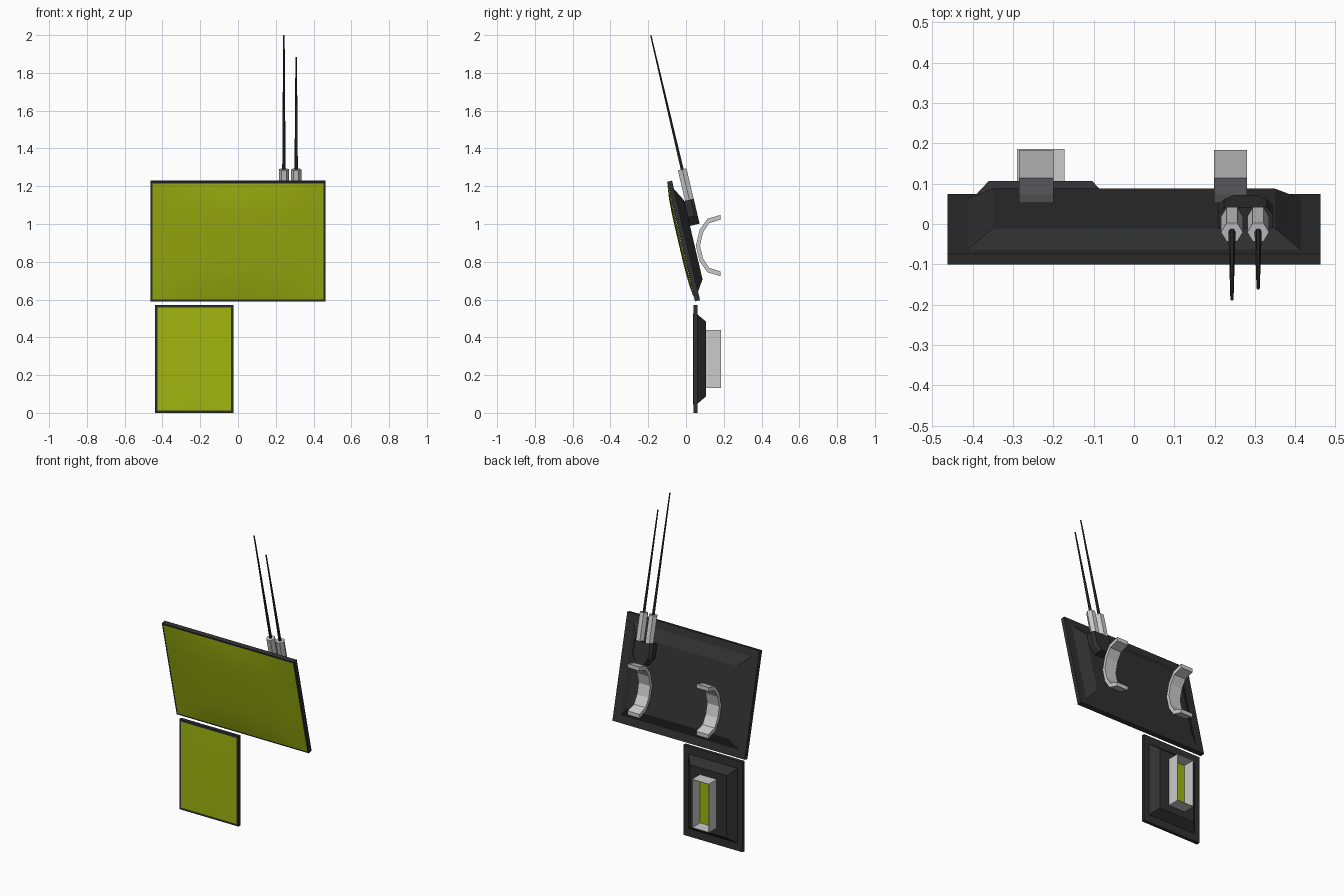
import bpy, bmesh, math
from mathutils import Matrix, Vector

if "Cube" in bpy.data.objects:
    bpy.data.objects.remove(bpy.data.objects["Cube"])

def material(name, col):
    m = bpy.data.materials.new(name)
    m.diffuse_color = (*col, 1)
    m.use_nodes = True
    m.node_tree.nodes["Principled BSDF"].inputs["Base Color"].default_value = m.diffuse_color
    return m

DARK = material("dark_plastic", (0.03, 0.03, 0.03))
GREEN = material("green_screen", (0.36, 0.47, 0.005))

def frame(y, z, tilt):
    # local x = width, local y = up the panel, local z = out of the front
    return Matrix.Translation((0, y, z)) @ Matrix.Rotation(math.radians(90 + tilt), 4, 'X')

UP = frame(-0.026, 0.907, 13.2)
LOW = frame(0.04, 0.285, 0)

def finish(name, bm, M, mat=None, smooth=False, closed=True):
    if closed:
        bmesh.ops.recalc_face_normals(bm, faces=bm.faces)
    bm.transform(M)
    me = bpy.data.meshes.new(name)
    bm.to_mesh(me)
    bm.free()
    if mat:
        me.materials.append(mat)
    for p in me.polygons:
        p.use_smooth = smooth
    ob = bpy.data.objects.new(name, me)
    bpy.context.collection.objects.link(ob)
    return ob

def loft(name, rings, M, mat=None):
    # skin a stack of equal-length rings and cap both ends
    bm = bmesh.new()
    vs = [[bm.verts.new(p) for p in r] for r in rings]
    n = len(rings[0])
    for a, b in zip(vs, vs[1:]):
        for i in range(n):
            j = (i + 1) % n
            bm.faces.new((a[i], a[j], b[j], b[i]))
    bm.faces.new(vs[0][::-1])
    bm.faces.new(vs[-1])
    return finish(name, bm, M, mat)

def rect(cx, hx, hy, z, cy=0):
    return [(cx - hx, cy - hy, z), (cx + hx, cy - hy, z), (cx + hx, cy + hy, z), (cx - hx, cy + hy, z)]

def circle(cx, cz, r, y, n):
    return [(cx + r * math.cos(2 * math.pi * i / n), y, cz + r * math.sin(2 * math.pi * i / n)) for i in range(n)]

def screen(name, cx, hx, hy, z, bulge, M):
    bm = bmesh.new()
    bmesh.ops.create_grid(bm, x_segments=12, y_segments=8, size=1)
    for v in bm.verts:
        x, y = v.co.x, v.co.y
        v.co = (cx + x * hx, y * hy, z + bulge * (1 - x * x) * (1 - y ** 4))
    return finish(name, bm, M, GREEN, smooth=True, closed=False)

# upper tilted panel: rim plate, bevelled back housing, bulging screen
loft("upper_rim", [rect(0, 0.463, 0.325, 0), rect(0, 0.463, 0.325, -0.027)], UP, DARK)
loft("upper_housing", [rect(0, 0.415, 0.28, -0.026), rect(0, 0.35, 0.215, -0.065, -0.005)], UP, DARK)
screen("upper_screen", 0, 0.453, 0.315, 0.001, 0.014, UP)

# lower upright panel
LX = -0.232
loft("lower_rim", [rect(LX, 0.207, 0.285, 0), rect(LX, 0.207, 0.285, -0.021)], LOW, DARK)
loft("lower_housing", [rect(LX, 0.172, 0.237, -0.02), rect(LX, 0.128, 0.197, -0.067)], LOW, DARK)
screen("lower_screen", LX, 0.194, 0.272, 0.001, 0.002, LOW)

# open box socket on the back of the lower panel, with green floor
bx, bw, bh, t = -0.231, 0.059, 0.154, 0.003
loft("socket_floor", [rect(bx, bw - t, bh - t, -0.066), rect(bx, bw - t, bh - t, -0.069)], LOW, GREEN)
bm = bmesh.new()
rings = [[bm.verts.new(p) for p in r] for r in (
    rect(bx, bw, bh, -0.066), rect(bx, bw, bh, -0.146),
    rect(bx, bw - t, bh - t, -0.146), rect(bx, bw - t, bh - t, -0.066))]
for a, b in zip(rings, rings[1:] + rings[:1]):
    for i in range(4):
        j = (i + 1) % 4
        bm.faces.new((a[i], a[j], b[j], b[i]))
finish("socket_walls", bm, LOW)

# two C-shaped clips: outer and inner profile in (y, z), mirrored about mid height
MID = 0.886
outer = [(0.183, 0.162), (0.114, 0.142), (0.073, 0.085), (0.052, 0.0)]
inner = [(0.183, 0.137), (0.122, 0.118), (0.090, 0.068), (0.074, 0.0)]
def mirrored(h):
    return h + [(y, -z) for y, z in reversed(h[:-1])]
for name, x0, x1 in (("left_clip", -0.285, -0.20), ("right_clip", 0.198, 0.28)):
    rings = [[(x, y, MID + z) for x in (x0, x1)] + [(x, yi, MID + zi) for x in (x1, x0)]
             for (y, z), (yi, zi) in zip(mirrored(outer), mirrored(inner))]
    loft(name, rings, Matrix())

# antenna mount with chamfered lower corners
def mount(s, z):
    pts = [(-0.068, 0.205), (-0.068, 0.115), (-0.035, 0.07), (0.035, 0.07), (0.068, 0.115), (0.068, 0.205)]
    return [(0.276 + x * s, y, z) for x, y in pts]
loft("antenna_mount", [mount(1, -0.06), mount(1, -0.10), mount(0.78, -0.117)], UP, DARK)

# antenna sleeves and tapered rods
for name, x, top in (("long", 0.243, 1.10), ("short", 0.308, 0.982)):
    loft(name + "_antenna_sleeve", [circle(x, -0.093, 0.027, y, 6) for y in (0.16, 0.371)], UP)
    loft(name + "_antenna_rod", [circle(x, -0.093, r, y, 6) for r, y in ((0.009, 0.36), (0.004, top))], UP, DARK)
